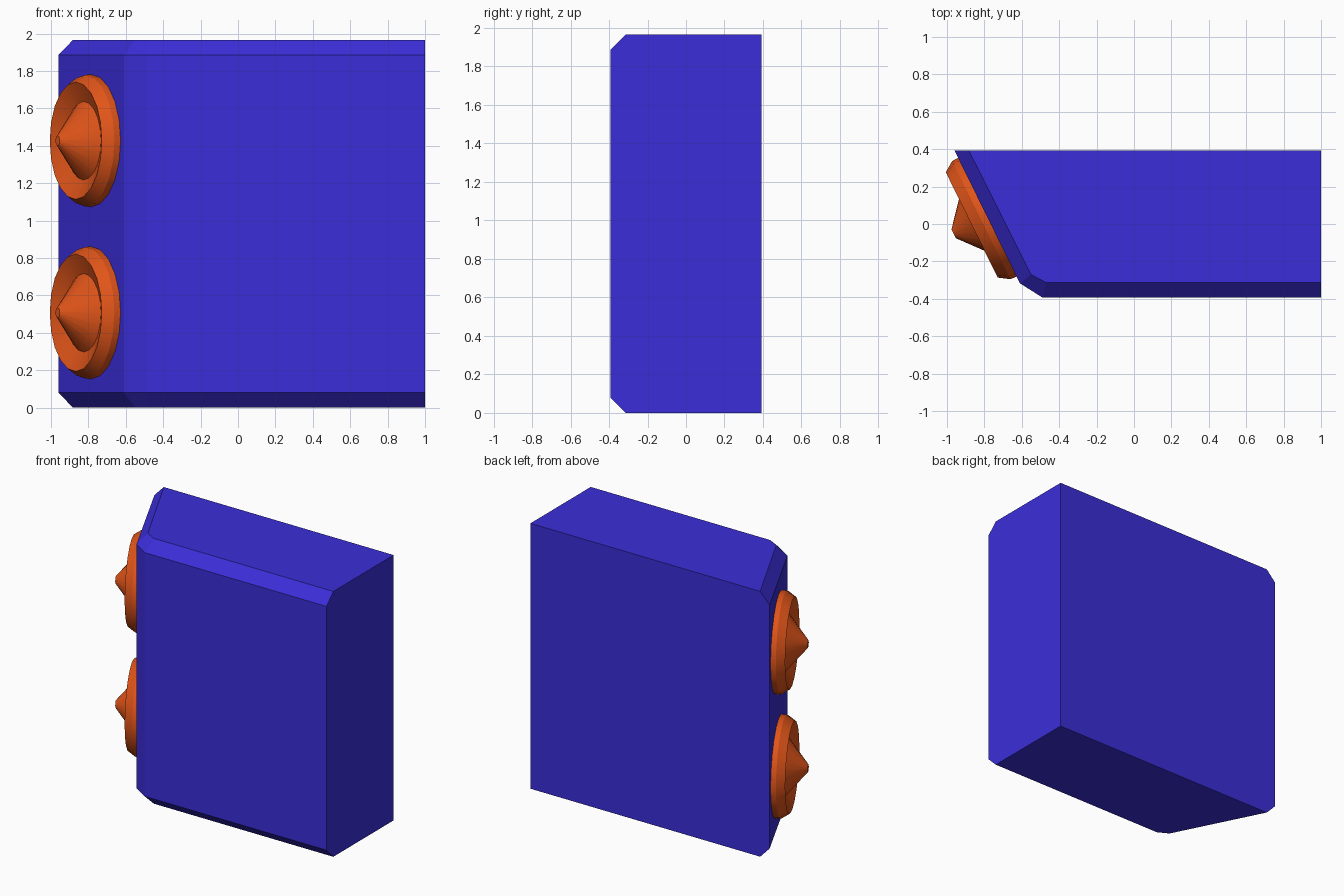
import bpy, bmesh, math
from mathutils import Matrix, Vector

if "Cube" in bpy.data.objects:
    bpy.data.objects.remove(bpy.data.objects["Cube"])

def make_mat(name, rgb):
    m = bpy.data.materials.new(name)
    m.diffuse_color = (*rgb, 1)
    m.use_nodes = True
    m.node_tree.nodes["Principled BSDF"].inputs["Base Color"].default_value = m.diffuse_color
    return m

blue = make_mat("cabinet_blue", (0.043, 0.027, 0.69))
orange = make_mat("cone_orange", (0.75, 0.09, 0.01))

def finish(name, bm, mat):
    bmesh.ops.recalc_face_normals(bm, faces=bm.faces)
    me = bpy.data.meshes.new(name)
    bm.to_mesh(me)
    bm.free()
    me.materials.append(mat)
    ob = bpy.data.objects.new(name, me)
    bpy.context.collection.objects.link(ob)
    return ob

def loft(bm, rings):
    """Join equal-sized closed rings of points and cap both ends."""
    loops = [[bm.verts.new(p) for p in r] for r in rings]
    n = len(loops[0])
    for a, b in zip(loops, loops[1:]):
        for i in range(n):
            j = (i + 1) % n
            bm.faces.new((a[i], a[j], b[j], b[i]))
    bm.faces.new(loops[0])
    bm.faces.new(loops[-1])

# Cabinet: slanted side, chamfered along the slanted and front edges
H = 1.965
outer = [(-0.96, 0.393), (-0.61, -0.317), (-0.49, -0.393), (1, -0.393), (1, 0.393)]
inner = [(-0.883, 0.393), (-0.55, -0.27), (-0.47, -0.313), (1, -0.313), (1, 0.393)]
levels = [(inner, 0), (outer, 0.08), (outer, H - 0.08), (inner, H)]
bm = bmesh.new()
loft(bm, [[(x, y, z) for x, y in outline] for outline, z in levels])
finish("cabinet", bm, blue)

# Speakers: raised rim, sunken dish and central cone on the slanted side
normal = Vector((-0.71, -0.35, 0)).normalized()
up = Vector((0, 0, 1))
side = normal.cross(up)
profile = [(0.354, -0.005), (0.352, 0.035), (0.314, 0.092), (0.21, 0.045), (0.026, 0.2)]
SIDES = 20
for label, z in (("lower", 0.507), ("upper", 1.427)):
    centre = Vector((-0.785, 0.036, z))
    rings = []
    for r, d in profile:
        angles = [math.tau * i / SIDES for i in range(SIDES)]
        rings.append([centre + normal * d + r * (up * math.cos(a) + side * math.sin(a))
                      for a in angles])
    bm = bmesh.new()
    loft(bm, rings)
    ob = finish(label + "_speaker", bm, orange)
    bpy.ops.object.select_all(action='DESELECT')
    ob.select_set(True)
    bpy.context.view_layer.objects.active = ob
    bpy.ops.object.shade_smooth_by_angle(angle=math.radians(30))
